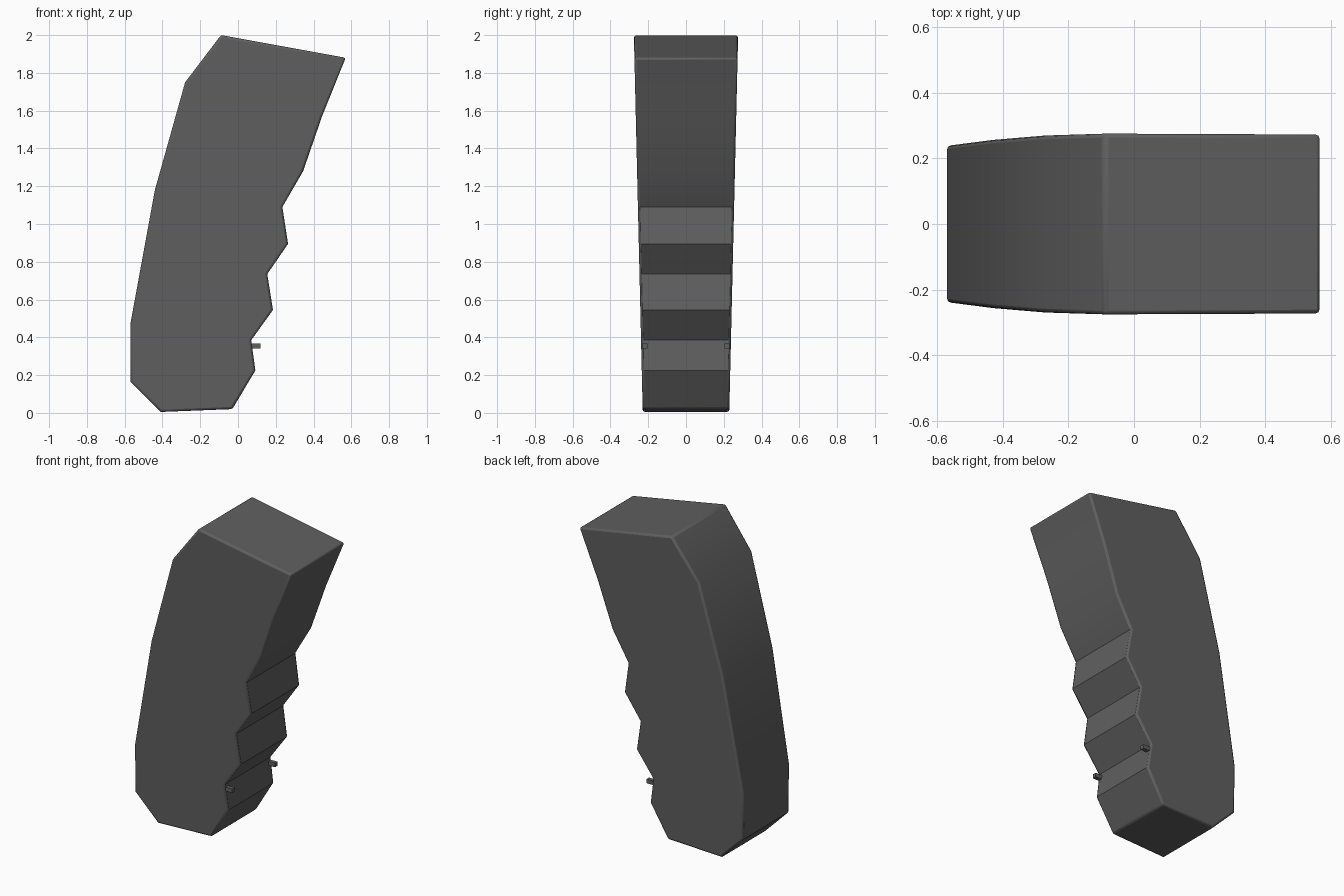
import bpy
import bmesh
import math

cube = bpy.data.objects.get("Cube")
if cube:
    bpy.data.objects.remove(cube, do_unlink=True)

# Dark grey rubber
grey = bpy.data.materials.new("dark grey")
grey.use_nodes = True
colour = (0.115, 0.115, 0.118, 1)
grey.diffuse_color = colour
grey.node_tree.nodes["Principled BSDF"].inputs["Base Color"].default_value = colour


def add_object(name, bm):
    bmesh.ops.recalc_face_normals(bm, faces=bm.faces[:])
    mesh = bpy.data.meshes.new(name)
    bm.to_mesh(mesh)
    bm.free()
    obj = bpy.data.objects.new(name, mesh)
    bpy.context.collection.objects.link(obj)
    mesh.materials.append(grey)
    return obj


def half_width(z):
    return 0.229 + 0.0235 * z


# Grip outline: over the top, down the finger grooves, up the curved back
outline = [
    (-0.09, 2.0), (0.57, 1.88), (0.445, 1.57), (0.345, 1.28),
    (0.235, 1.09), (0.265, 0.895), (0.155, 0.735), (0.185, 0.545),
    (0.07, 0.385), (0.092, 0.225), (-0.03, 0.02), (-0.41, 0.005),
    (-0.57, 0.165), (-0.57, 0.47), (-0.44, 1.18), (-0.28, 1.75),
]

# Grip body, tapering narrower towards the base
bm = bmesh.new()
sides = [[bm.verts.new((x, s * half_width(z), z)) for x, z in outline] for s in (-1, 1)]
caps = [bm.faces.new(side) for side in sides]
count = len(outline)
for i in range(count):
    j = (i + 1) % count
    bm.faces.new((sides[0][i], sides[0][j], sides[1][j], sides[1][i]))
grip = add_object("grip_body", bm)

# Narrow rounding on the side rims and the crisp end edges
bevel = grip.modifiers.new("edge_rounding", "BEVEL")
bevel.width = 0.012
bevel.segments = 2
bevel.limit_method = "ANGLE"
bevel.angle_limit = math.radians(55)

bpy.ops.object.select_all(action="DESELECT")
grip.select_set(True)
bpy.context.view_layer.objects.active = grip
bpy.ops.object.shade_smooth_by_angle(angle=math.radians(25))

# Pair of small locating pegs in the lowest groove
for label, s in (("right", -1), ("left", 1)):
    bm = bmesh.new()
    bmesh.ops.create_cube(bm, size=1)
    bmesh.ops.scale(bm, vec=(0.07, 0.026, 0.026), verts=bm.verts)
    bmesh.ops.translate(bm, vec=(0.085, s * 0.217, 0.355), verts=bm.verts)
    add_object(label + "_peg", bm)
